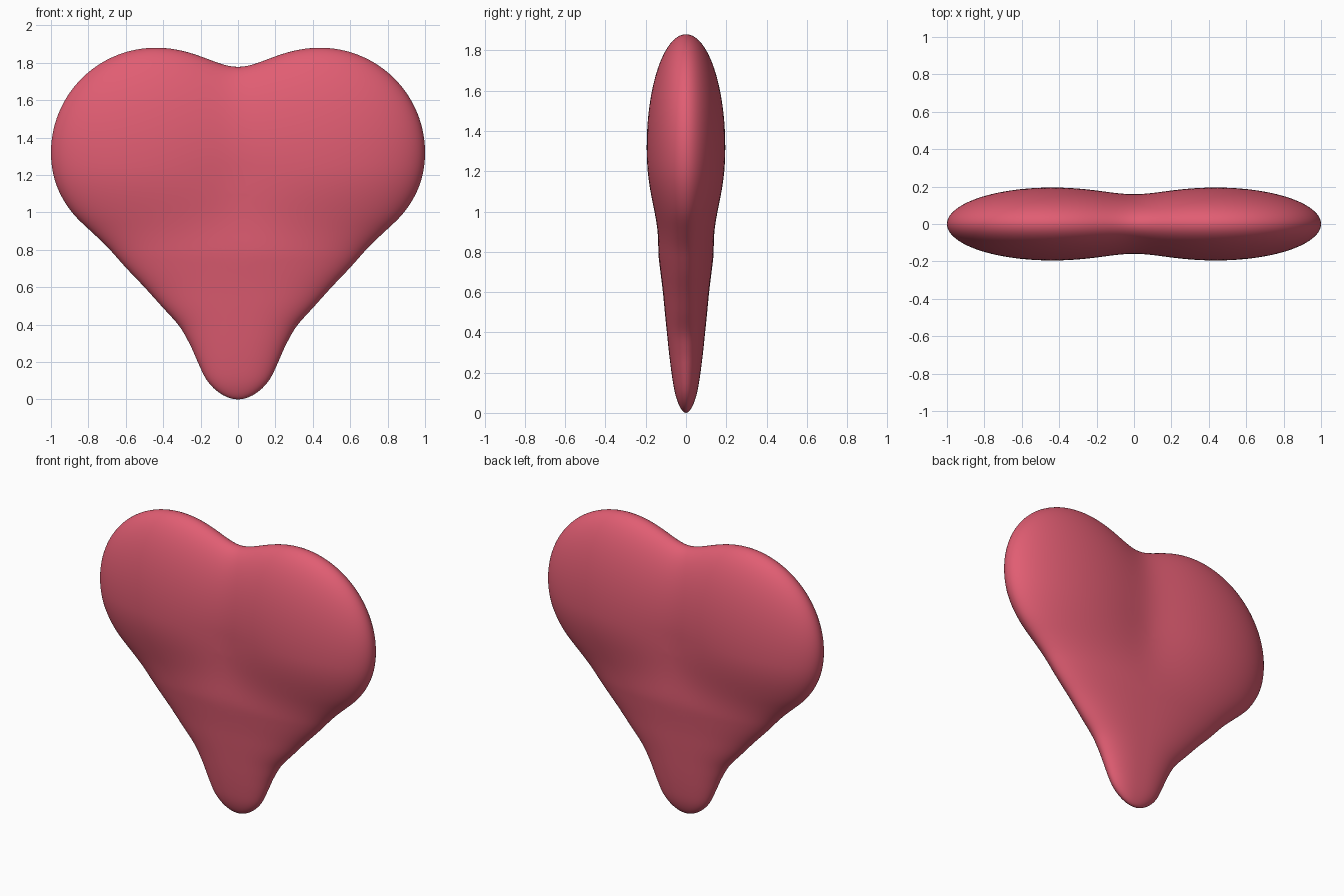
import bpy, bmesh, math

if "Cube" in bpy.data.objects:
    bpy.data.objects.remove(bpy.data.objects["Cube"])

FLAT = 0.348            # depth of the body relative to its width
ANGLES, RINGS = 256, 36
CENTRE_Z = 1.1

# lower taper, sampled every 0.1 in z: half width, and half depth before flattening
WIDTH = [0, .165, .215, .26, .32, .41, .50, .595, .685, .78, .87, .93, .975, 1.0]
DEPTH = [0, .158, .207, .243, .273, .302, .330, .365, .402, .438, .474, .51, .54, .56]


def spline(values, z):
    """Smooth interpolation of the squared samples."""
    sq = [v * v for v in values]
    i = min(int(z / 0.1), len(sq) - 2)
    f = z / 0.1 - i
    p1, p2 = sq[i], sq[i + 1]
    p0 = sq[i - 1] if i > 0 else 2 * p1 - p2
    p3 = sq[i + 2] if i + 2 < len(sq) else 2 * p2 - p1
    return p1 + 0.5 * f * (p2 - p0 + f * (2*p0 - 5*p1 + 4*p2 - p3 + f * (3*(p1 - p2) + p3 - p0)))


def lobes(x, z):
    """Two round lobes melted together."""
    k = 0.13
    a, b = (0.56**2 - (x - c)**2 - (z - 1.32)**2 for c in (-0.44, 0.44))
    return max(a, b) + k * math.log(1 + math.exp(-abs(a - b) / k))


def taper(x, z):
    """Stem narrowing to the rounded tip."""
    if z <= 0:
        return -1.0
    w, d = spline(WIDTH, z), spline(DEPTH, z)
    return d * (1 - (x * x / max(w, 1e-6)) ** 1.25)


def height(x, z):
    t = min(max((z - 0.75) / 0.5, 0), 1)
    t = t * t * (3 - 2 * t)
    if t == 0:
        return taper(x, z)
    if t == 1:
        return lobes(x, z)
    return (1 - t) * taper(x, z) + t * lobes(x, z)


def edge_radius(dx, dz):
    """Distance from the centre to the outline along a ray."""
    lo, hi = 0.0, 1.3
    for _ in range(40):
        mid = (lo + hi) / 2
        if height(mid * dx, CENTRE_Z + mid * dz) > 0:
            lo = mid
        else:
            hi = mid
    return lo


# heart body: front and back domes sharing one rim
bm = bmesh.new()
rays = []
for i in range(ANGLES):
    a = 2 * math.pi * i / ANGLES - math.pi / 2
    dx, dz = math.cos(a), math.sin(a)
    rays.append((dx, dz, edge_radius(dx, dz)))
rim = [bm.verts.new((dx * r, 0, CENTRE_Z + dz * r)) for dx, dz, r in rays]

for side in (-1, 1):
    pole = bm.verts.new((0, side * FLAT * math.sqrt(height(0, CENTRE_Z)), CENTRE_Z))
    previous = None
    for j in range(1, RINGS + 1):
        s = math.sin(math.pi / 2 * j / RINGS)
        ring = rim
        if j < RINGS:
            ring = []
            for dx, dz, r in rays:
                x, z = dx * r * s, CENTRE_Z + dz * r * s
                y = side * FLAT * math.sqrt(max(height(x, z), 0))
                ring.append(bm.verts.new((x, y, z)))
        for i in range(ANGLES):
            n = (i + 1) % ANGLES
            if previous is None:
                bm.faces.new((pole, ring[i], ring[n]))
            else:
                bm.faces.new((previous[i], ring[i], ring[n], previous[n]))
        previous = ring

bmesh.ops.recalc_face_normals(bm, faces=bm.faces)
for face in bm.faces:
    face.smooth = True
mesh = bpy.data.meshes.new("heart")
bm.to_mesh(mesh)
bm.free()
heart = bpy.data.objects.new("heart", mesh)
bpy.context.collection.objects.link(heart)

# rose red
mat = bpy.data.materials.new("rose_red")
mat.diffuse_color = (0.75, 0.11, 0.17, 1)
mat.use_nodes = True
mat.node_tree.nodes["Principled BSDF"].inputs["Base Color"].default_value = mat.diffuse_color
mesh.materials.append(mat)
